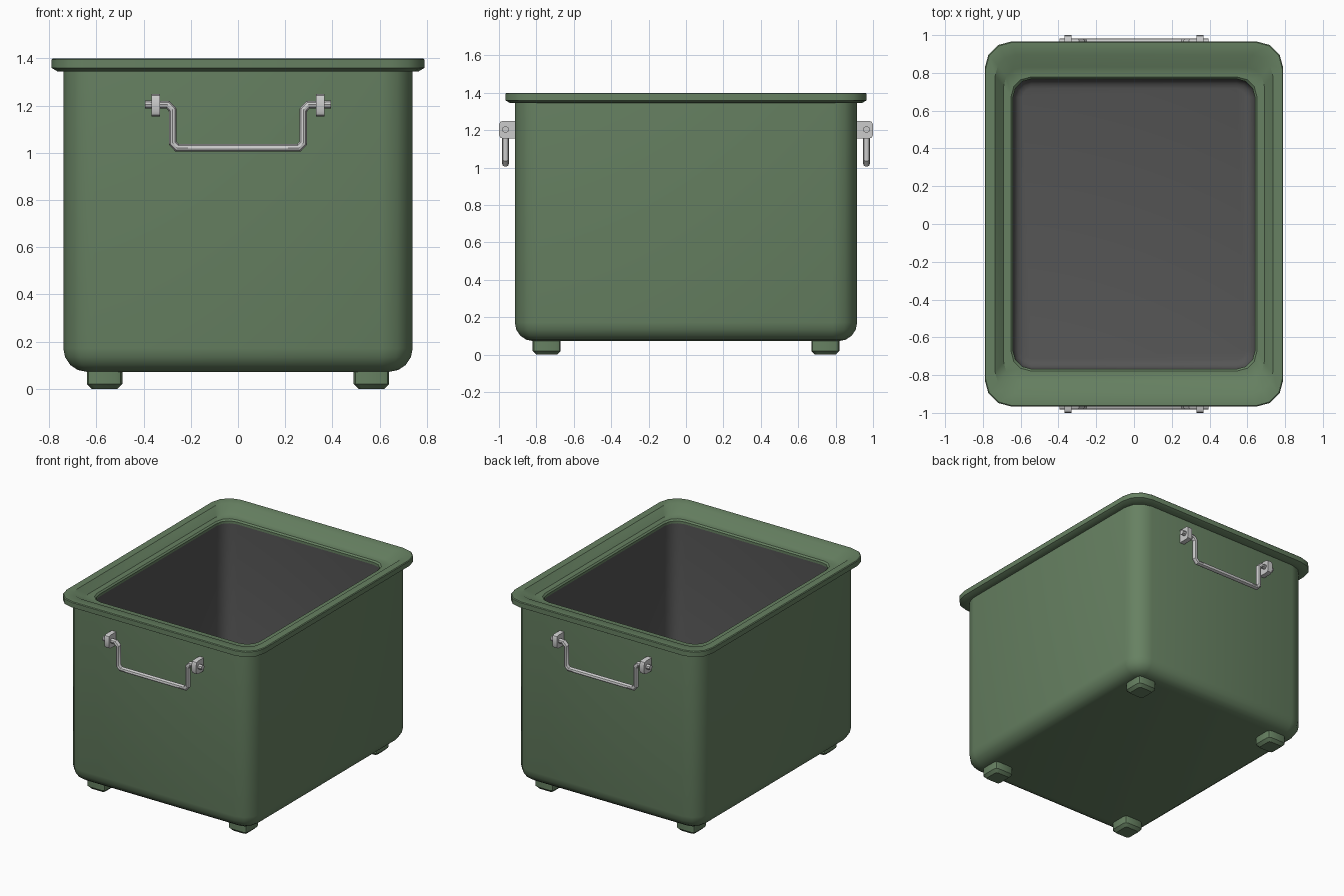
import bpy, bmesh
from math import sin, cos, pi, radians

if "Cube" in bpy.data.objects:
    bpy.data.objects.remove(bpy.data.objects["Cube"])


def material(name, rgb):
    m = bpy.data.materials.new(name)
    m.diffuse_color = (*rgb, 1)
    m.use_nodes = True
    m.node_tree.nodes["Principled BSDF"].inputs["Base Color"].default_value = m.diffuse_color
    return m


GREEN = material("green_paint", (0.135, 0.22, 0.122))
DARK = material("dark_liner", (0.09, 0.09, 0.09))


def smooth(ob):
    bpy.ops.object.select_all(action='DESELECT')
    ob.select_set(True)
    bpy.context.view_layer.objects.active = ob
    bpy.ops.object.shade_smooth_by_angle(angle=radians(35))


def finish(bm, name, mat=None):
    me = bpy.data.meshes.new(name)
    bm.to_mesh(me)
    bm.free()
    ob = bpy.data.objects.new(name, me)
    bpy.context.collection.objects.link(ob)
    if mat:
        me.materials.append(mat)
    smooth(ob)
    return ob


def rounded_stack(name, rings, mat, cap_start, cap_end, cx=0, cy=0, seg=4):
    """Skin a stack of rounded rectangles (half x, half y, radius, z)."""
    bm = bmesh.new()
    loops = []
    for hx, hy, r, z in rings:
        loop = []
        for k, (sx, sy) in enumerate([(1, 1), (-1, 1), (-1, -1), (1, -1)]):
            for i in range(seg + 1):
                a = (k + i / seg) * pi / 2
                loop.append(bm.verts.new((cx + sx * (hx - r) + r * cos(a),
                                          cy + sy * (hy - r) + r * sin(a), z)))
        loops.append(loop)
    n = len(loops[0])
    for a, b in zip(loops, loops[1:]):
        for i in range(n):
            j = (i + 1) % n
            bm.faces.new((a[i], a[j], b[j], b[i]))
    if cap_start:
        bm.faces.new(loops[0][::-1])
    if cap_end:
        bm.faces.new(loops[-1])
    return finish(bm, name, mat)


# Outer shell: rounded bottom, straight walls, overhanging rim, sunken ledge
BX, BY, BR, Z0, R = 0.74, 0.915, 0.13, 0.072, 0.10
shell = []
for i in range(5):
    a = i / 4 * pi / 2
    d = R * (1 - sin(a))
    shell.append((BX - d, BY - d, BR - d, Z0 + R * (1 - cos(a))))
shell += [
    (BX, BY, BR, 1.345),
    (0.765, 0.94, 0.135, 1.345),
    (0.79, 0.966, 0.14, 1.36),
    (0.79, 0.966, 0.14, 1.395),
    (0.785, 0.961, 0.137, 1.40),
    (0.735, 0.895, 0.11, 1.40),
    (0.69, 0.83, 0.10, 1.352),
    (0.65, 0.777, 0.10, 1.352),
    (0.64, 0.767, 0.095, 1.342),
    (0.64, 0.767, 0.095, 1.325),
]
rounded_stack("container_body", shell, GREEN, True, False, seg=3)

# Dark inner liner
liner = [(0.64, 0.767, 0.095, 1.325)]
for i in range(4):
    a = i / 3 * pi / 2
    d = 0.05 * (1 - cos(a))
    liner.append((0.64 - d, 0.767 - d, 0.095 - d, 0.20 - 0.05 * sin(a)))
rounded_stack("inner_liner", liner, DARK, False, True, seg=3)

# Four feet
for sx in (-1, 1):
    for sy in (-1, 1):
        rounded_stack("foot", [(0.055, 0.055, 0.015, 0), (0.075, 0.075, 0.025, 0.02),
                               (0.075, 0.075, 0.025, 0.085)],
                      GREEN, True, True, sx * 0.565, sy * 0.745, seg=2)


# Handle brackets: rounded plates standing out from the end walls
def bracket(sx, sy):
    prof = [(0.90, 1.155), (0.98, 1.155), (0.994, 1.161), (1.0, 1.175),
            (1.0, 1.23), (0.994, 1.244), (0.98, 1.25), (0.90, 1.25)]
    bm = bmesh.new()
    face = bm.faces.new([bm.verts.new((sx * 0.349 - 0.018, sy * y, z)) for y, z in prof])
    ext = bmesh.ops.extrude_face_region(bm, geom=[face])
    bmesh.ops.translate(bm, vec=(0.036, 0, 0),
                        verts=[v for v in ext['geom'] if isinstance(v, bmesh.types.BMVert)])
    bmesh.ops.recalc_face_normals(bm, faces=bm.faces[:])
    finish(bm, "handle_bracket")


# Bent rod handles
def handle(sy):
    half = [(0.395, 1.204), (0.298, 1.204), (0.277, 1.182), (0.277, 1.042), (0.258, 1.021)]
    path = [(-x, z) for x, z in half] + half[::-1]
    cu = bpy.data.curves.new("handle", 'CURVE')
    cu.dimensions = '3D'
    cu.bevel_depth = 0.018
    cu.bevel_resolution = 3
    cu.use_fill_caps = True
    sp = cu.splines.new('POLY')
    sp.points.add(len(path) - 1)
    for p, (x, z) in zip(sp.points, path):
        p.co = (x, sy * 0.965, z, 1)
    ob = bpy.data.objects.new("handle", cu)
    bpy.context.collection.objects.link(ob)
    bpy.ops.object.select_all(action='DESELECT')
    ob.select_set(True)
    bpy.context.view_layer.objects.active = ob
    bpy.ops.object.convert(target='MESH')
    smooth(bpy.context.view_layer.objects.active)


for sy in (-1, 1):
    handle(sy)
    for sx in (-1, 1):
        bracket(sx, sy)
